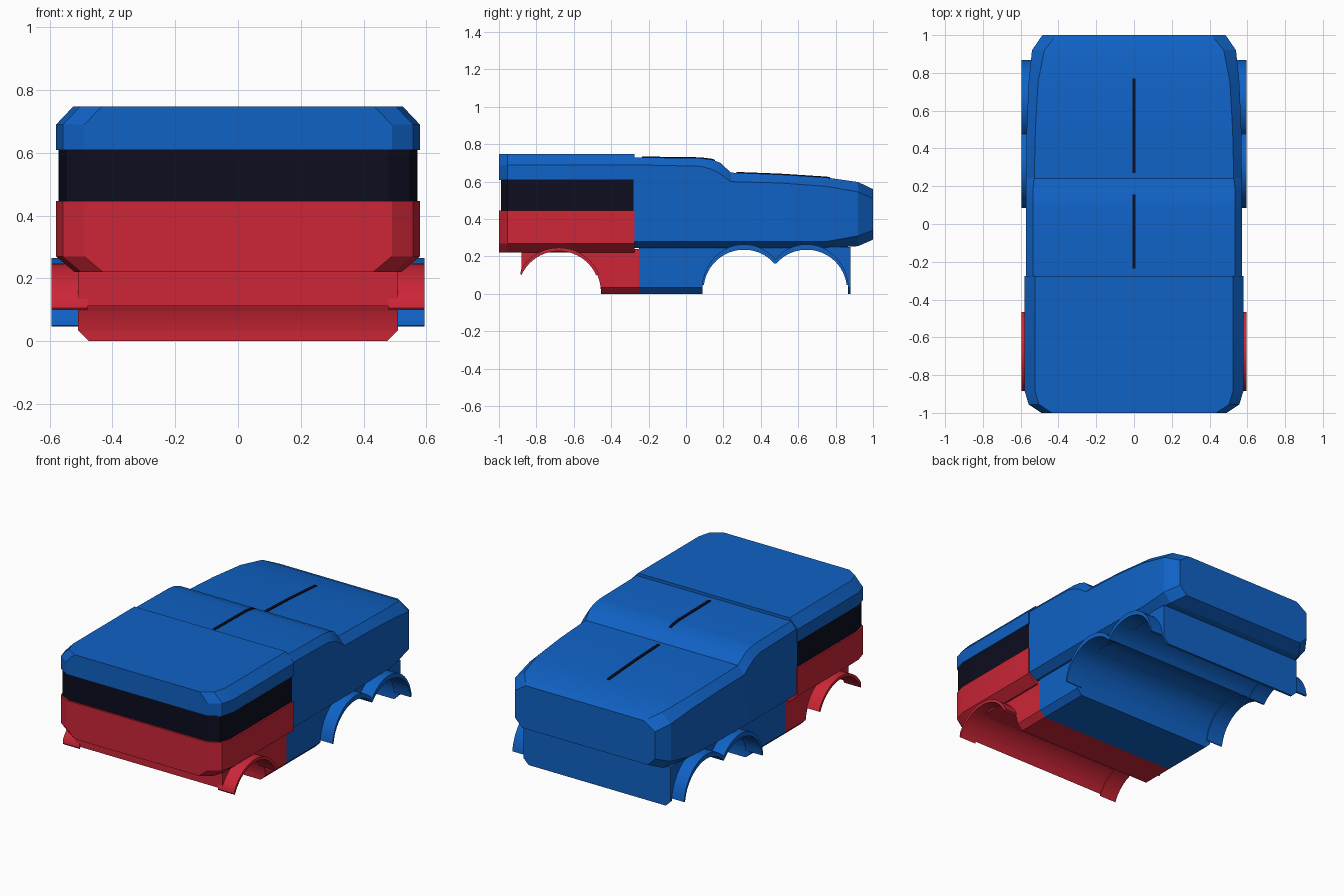
import bpy, bmesh, math

cube = bpy.data.objects.get("Cube")
if cube:
    bpy.data.objects.remove(cube, do_unlink=True)


def material(name, rgb):
    m = bpy.data.materials.new(name)
    m.use_nodes = True
    m.diffuse_color = (*rgb, 1)
    m.node_tree.nodes["Principled BSDF"].inputs["Base Color"].default_value = (*rgb, 1)
    return m


BLUE = material("blue paint", (0.005, 0.122, 0.56))
RED = material("red paint", (0.61, 0.019, 0.038))
BLACK = material("dark glass", (0.004, 0.004, 0.014))


def finish(bm, name, mat, angle=20):
    bmesh.ops.recalc_face_normals(bm, faces=bm.faces)
    mesh = bpy.data.meshes.new(name)
    bm.to_mesh(mesh)
    bm.free()
    ob = bpy.data.objects.new(name, mesh)
    bpy.context.collection.objects.link(ob)
    mesh.materials.append(mat)
    smooth(ob, angle)
    return ob


def activate(ob):
    bpy.ops.object.select_all(action='DESELECT')
    ob.select_set(True)
    bpy.context.view_layer.objects.active = ob


def smooth(ob, angle=20):
    activate(ob)
    bpy.ops.object.shade_smooth_by_angle(angle=math.radians(angle))


def bridge(rings, name, mat, angle=20):
    """Skin a row of closed rings and cap both ends."""
    bm = bmesh.new()
    loops = [[bm.verts.new(p) for p in ring] for ring in rings]
    n = len(loops[0])
    for a, b in zip(loops, loops[1:]):
        for i in range(n):
            j = (i + 1) % n
            bm.faces.new((a[i], a[j], b[j], b[i]))
    bm.faces.new(loops[0])
    bm.faces.new(loops[-1])
    return finish(bm, name, mat, angle)


def loft(sections, name, mat, angle=20):
    """Sections are (y, half outline from bottom to top), mirrored in x."""
    rings = []
    for y, half in sections:
        ring = half + [(-x, z) for x, z in reversed(half)]
        rings.append([(x, y, z) for x, z in ring])
    return bridge(rings, name, mat, angle)


# Cab: three stacked layers sharing one plan with faceted front corners
PLAN = [(-1.0, 0.49), (-0.955, 0.558), (-0.88, 0.58), (-0.275, 0.58)]
loft([(y, [(w - 0.06, 0.22), (w, 0.27), (w, 0.447)]) for y, w in PLAN],
     "cab_lower", RED)
loft([(y, [(w, 0.61), (w, 0.69), (w - 0.055, 0.748)]) for y, w in PLAN],
     "cab_roof", BLUE)
loft([(-0.99 if y == -1 else y, [(w - 0.01, 0.44), (w - 0.01, 0.62)]) for y, w in PLAN],
     "window_band", BLACK)

# Rear body: y, half width, bottom, lower edge, shoulder, top, top half width
BODY = [
    (-0.28, 0.572, 0.245, 0.28, 0.690, 0.730, 0.535),
    (0.08, 0.572, 0.245, 0.28, 0.682, 0.725, 0.535),
    (0.14, 0.572, 0.245, 0.28, 0.665, 0.717, 0.535),
    (0.185, 0.572, 0.245, 0.28, 0.640, 0.700, 0.535),
    (0.24, 0.571, 0.245, 0.28, 0.600, 0.648, 0.528),
    (0.50, 0.568, 0.245, 0.28, 0.593, 0.638, 0.522),
    (0.75, 0.558, 0.245, 0.28, 0.575, 0.622, 0.508),
    (0.92, 0.540, 0.255, 0.31, 0.545, 0.598, 0.475),
    (1.00, 0.485, 0.290, 0.34, 0.510, 0.560, 0.410),
]
loft([(y, [(w - 0.05, b), (w, e), (w, s), (tw, t)]) for y, w, b, e, s, t, tw in BODY],
     "rear_body", BLUE, 18)


def top_z(y):
    for p, q in zip(BODY, BODY[1:]):
        if p[0] <= y <= q[0]:
            return p[5] + (q[5] - p[5]) * (y - p[0]) / (q[0] - p[0])


# Thin centre stripes following the body top
for name, y0, y1 in (("roof_stripe", -0.235, 0.155), ("deck_stripe", 0.27, 0.77)):
    ys = sorted([y0, y1] + [s[0] for s in BODY if y0 < s[0] < y1])
    loft([(y, [(0.009, top_z(y) - 0.003), (0.009, top_z(y) + 0.005)]) for y in ys],
         name, BLACK)


# Chassis: chamfered sill block with wheel wells cut right across
FRONT_WHEEL = (-0.68, 0.01, 0.225)
REAR_WHEELS = ((0.31, 0.02, 0.222), (0.645, 0.02, 0.222))


def chassis(name, mat, y0, y1, top, wheels):
    half = [(0.475, 0.0), (0.51, 0.035), (0.51, top)]
    ob = loft([(y0, half), (y1, half)], name, mat)
    for y, z, r in wheels:
        bpy.ops.mesh.primitive_cylinder_add(vertices=64, radius=r, depth=1.6,
                                            location=(0, y, z),
                                            rotation=(0, math.pi / 2, 0))
        cutter = bpy.context.object
        cutter.name = "well_cutter"
        cutter.hide_render = True
        activate(ob)
        mod = ob.modifiers.new("well", 'BOOLEAN')
        mod.operation = 'DIFFERENCE'
        mod.solver = 'EXACT'
        mod.object = cutter
        bpy.ops.object.modifier_apply(modifier=mod.name)
        bpy.data.objects.remove(cutter, do_unlink=True)
    smooth(ob)


chassis("front_chassis", RED, -0.88, -0.25, 0.24, [FRONT_WHEEL])
chassis("rear_chassis", BLUE, -0.25, 0.88, 0.25, REAR_WHEELS)


# Wheel arches: crescents between an inner circle and a slightly taller outer arc
def arc(cy, cz, ry, rz, a0, a1, n=20):
    out = []
    for i in range(n + 1):
        a = math.radians(a0 + (a1 - a0) * i / n)
        out.append((cy + ry * math.cos(a), cz + rz * math.sin(a)))
    return out


def fender(name, mat, inner, outer):
    for side, label in ((1, "left"), (-1, "right")):
        bm = bmesh.new()
        a, b = ([[bm.verts.new((side * x, y, z)) for y, z in line]
                 for line in (inner, outer)] for x in (0.48, 0.595))
        n = len(inner)
        for i in range(n - 1):
            for q in ((a[0], a[1]), (b[0], b[1]), (a[0], b[0]), (a[1], b[1])):
                bm.faces.new((q[0][i], q[0][i + 1], q[1][i + 1], q[1][i]))
        for i in (0, n - 1):
            bm.faces.new((a[0][i], a[1][i], b[1][i], b[0][i]))
        finish(bm, f"{label}_{name}", mat, 30)


cy, cz, r = FRONT_WHEEL
inner = arc(cy, cz, r - 0.006, r - 0.006, 156, 24)
outer = [(max(y, -0.885), z) for y, z in arc(cy, cz, r + 0.01, 0.237, 156, 24)]
fender("front_arch", RED, inner, outer)

inner, outer = [], []
for (cy, cz, r), (a0, a1) in zip(REAR_WHEELS, ((173, 41), (139, 7))):
    inner += arc(cy, cz, r - 0.006, r - 0.006, a0, a1)
    outer += arc(cy, cz, r + 0.004, 0.245, a0, a1)
fender("rear_arches", BLUE, inner, outer)
